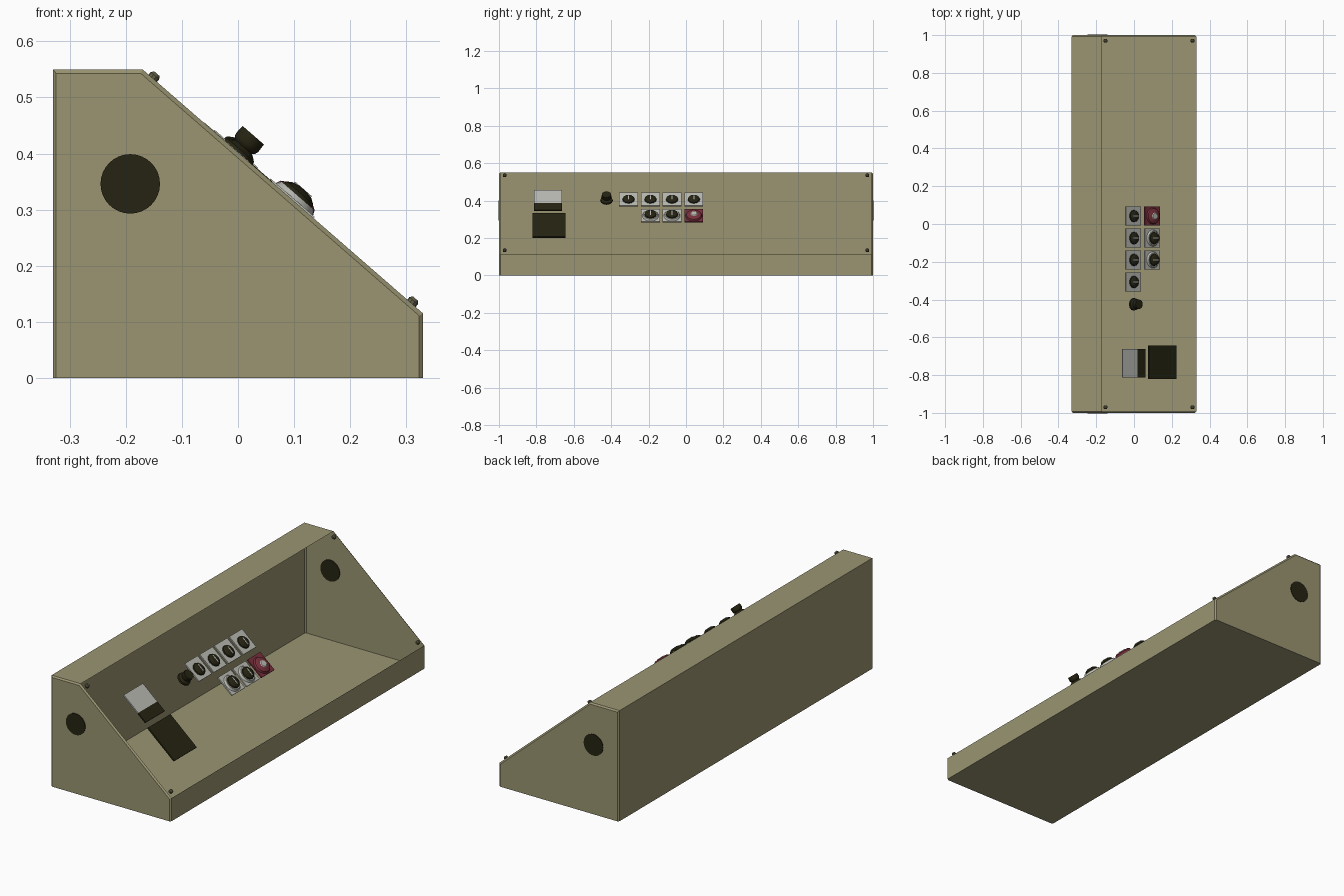
import bpy, bmesh, math
from mathutils import Matrix, Vector

if "Cube" in bpy.data.objects:
    bpy.data.objects.remove(bpy.data.objects["Cube"])

def material(name, rgb):
    m = bpy.data.materials.new(name)
    m.diffuse_color = (*rgb, 1)
    m.use_nodes = True
    m.node_tree.nodes["Principled BSDF"].inputs["Base Color"].default_value = m.diffuse_color
    return m

OLIVE = material("olive_paint", (0.325, 0.30, 0.168))
DARK = material("dark_plastic", (0.019, 0.017, 0.006))
LIGHT = material("light_grey", (0.50, 0.50, 0.46))
RED = material("dark_red", (0.19, 0.03, 0.045))
STEEL = material("screw_brown", (0.12, 0.11, 0.065))

# Slope frame: local x runs down the slope, y along the desk, z out of it
TOP, LOW = Vector((-0.17, 0, 0.55)), Vector((0.33, 0, 0.115))
d = (LOW - TOP).normalized()
yv = Vector((0, 1, 0))
n = d.cross(yv)
SLOPE = Matrix.Translation(TOP) @ Matrix((d, yv, n)).transposed().to_4x4()

def finish(name, bm, mat, matrix=Matrix(), smooth=False):
    me = bpy.data.meshes.new(name)
    bmesh.ops.transform(bm, matrix=matrix, verts=bm.verts)
    bm.to_mesh(me)
    bm.free()
    me.materials.append(mat)
    ob = bpy.data.objects.new(name, me)
    bpy.context.collection.objects.link(ob)
    if smooth:
        bpy.ops.object.select_all(action='DESELECT')
        ob.select_set(True)
        bpy.context.view_layer.objects.active = ob
        bpy.ops.object.shade_smooth_by_angle(angle=math.radians(35))
    return ob

def plate(name, s, y, ls, ly, h0, h1, mat):
    bm = bmesh.new()
    bmesh.ops.create_cube(bm, size=1)
    mtx = SLOPE @ Matrix.Translation((s, y, (h0 + h1) / 2)) @ Matrix.Diagonal((ls, ly, h1 - h0, 1))
    return finish(name, bm, mat, mtx)

def lathe(name, profile, mat, matrix, sides=20, smooth=True):
    # profile: (radius, height) pairs, closed with caps at both ends
    bm = bmesh.new()
    rings = [[bm.verts.new((r * math.cos(2 * math.pi * i / sides),
                            r * math.sin(2 * math.pi * i / sides), h))
              for i in range(sides)] for r, h in profile]
    for a, b in zip(rings, rings[1:]):
        for i in range(sides):
            j = (i + 1) % sides
            bm.faces.new((a[i], a[j], b[j], b[i]))
    bm.faces.new(rings[0][::-1])
    bm.faces.new(rings[-1])
    return finish(name, bm, mat, matrix, smooth)

def on_slope(s, y):
    return SLOPE @ Matrix.Translation((s, y, 0))

# Desk housing: thin shell, open on the slope, chamfered around both ends
outer = [(-0.33, 0), (-0.33, 0.55), (-0.17, 0.55), (0.33, 0.115), (0.33, 0)]
inner = [(-0.324, 0), (-0.324, 0.543), (-0.1735, 0.543), (0.323, 0.111), (0.323, 0)]
bm = bmesh.new()
loops = [[bm.verts.new((x, y, z)) for x, z in prof]
         for prof, y in ((inner, -1), (outer, -0.993), (outer, 0.993), (inner, 1))]
for k, (a, b) in enumerate(zip(loops, loops[1:])):
    for i in range(5):
        if k == 1 and i == 2:      # the open slope
            continue
        j = (i + 1) % 5
        bm.faces.new((a[i], b[i], b[j], a[j]))
bm.faces.new(loops[0])
bm.faces.new(loops[-1][::-1])
bmesh.ops.recalc_face_normals(bm, faces=bm.faces)
finish("desk_housing", bm, OLIVE)

# Round speaker grilles, seen from outside and inside each end
for side, y in (("front", -1), ("back", 1)):
    mtx = Matrix.Translation((-0.192, y, 0.346)) @ Matrix.Rotation(math.pi / 2, 4, 'X')
    lathe(side + "_end_grille", [(0.053, -0.003), (0.053, 0.003)], DARK, mtx, 32)

# Corner screws
for s in (0.024, 0.635):
    for y in (-0.97, 0.97):
        lathe("corner_screw", [(0.010, -0.004), (0.010, 0.006), (0.006, 0.011)],
              STEEL, on_slope(s, y), 10)

# Meter: pale scale above a dark lower cover
plate("meter_scale", 0.198, -0.737, 0.105, 0.15, -0.006, 0.001, LIGHT)
plate("meter_cover", 0.278, -0.737, 0.055, 0.15, -0.006, 0.001, DARK)
plate("display_panel", 0.427, -0.732, 0.192, 0.175, -0.008, 0.0, DARK)

# Tall selector knob with flared foot
lathe("selector_knob", [(0.034, -0.003), (0.032, 0.006), (0.020, 0.014), (0.024, 0.018),
                        (0.026, 0.024), (0.025, 0.041)], DARK, on_slope(0.226, -0.425), 12)

# Square switch plates with round knobs
def switch(s, y, raised, base, cap):
    plate("switch_plate", s, y, 0.104, 0.1, -0.004, 0.003, base)
    if raised:
        lathe("switch_collar", [(0.044, 0.003), (0.038, 0.012)], base, on_slope(s + 0.004, y))
    h = 0.012 if raised else 0.003
    lathe("switch_knob", [(0.033, h), (0.031, h + 0.006), (0.022, h + 0.012), (0.008, h + 0.015)],
          cap, on_slope(s + 0.004, y), 12)
    if cap == DARK:
        plate("knob_pointer", s + 0.004, y, 0.04, 0.006, h + 0.006, h + 0.0155, LIGHT)

for y in (0.042, -0.075, -0.19, -0.307):
    switch(0.219, y, False, LIGHT, DARK)
for y in (-0.075, -0.19):
    switch(0.352, y, True, LIGHT, DARK)

# Red stop switch with pale centre
plate("stop_plate", 0.352, 0.042, 0.104, 0.1, -0.004, 0.003, RED)
lathe("stop_button", [(0.044, 0.003), (0.040, 0.012), (0.030, 0.018)], RED, on_slope(0.356, 0.042))
lathe("stop_centre", [(0.020, 0.017), (0.016, 0.021)], LIGHT, on_slope(0.356, 0.042))
